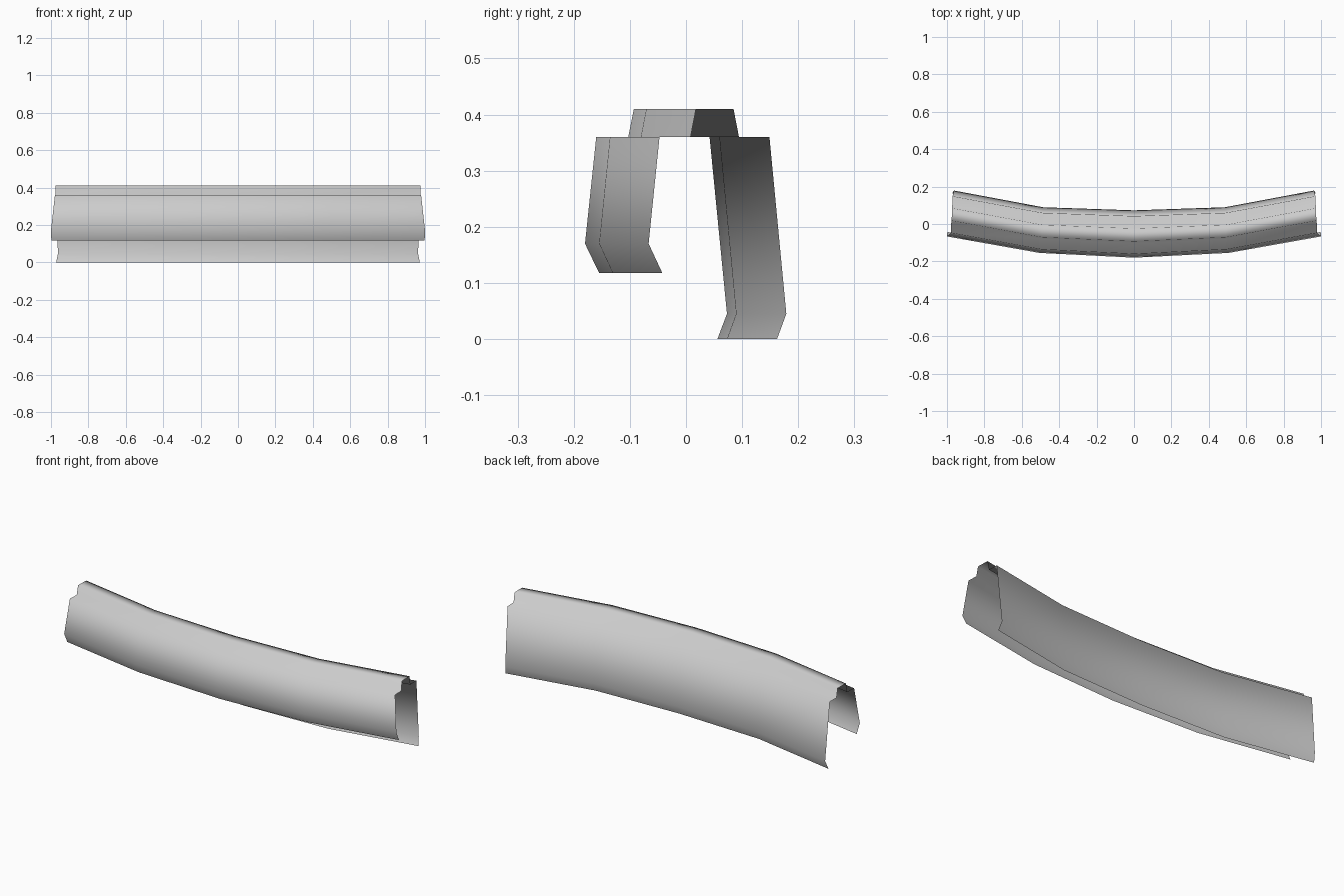
import bpy
import bmesh

cube = bpy.data.objects.get("Cube")
if cube:
    bpy.data.objects.remove(cube, do_unlink=True)

grey = bpy.data.materials.new("light grey")
grey.use_nodes = True
colour = (0.6, 0.6, 0.6, 1)
grey.diffuse_color = colour
grey.node_tree.nodes["Principled BSDF"].inputs["Base Color"].default_value = colour

# Cross-section from front lip to back lip: y, z, half length
profile = [
    (-0.155, 0.118, 0.998), (-0.18, 0.17, 1.0),    # front lip and panel
    (-0.16, 0.36, 0.979), (-0.103, 0.36, 0.977),   # front ledge
    (-0.093, 0.41, 0.975), (-0.024, 0.41, 0.973),  # raised ridge
    (-0.014, 0.36, 0.972), (0.042, 0.36, 0.97),    # back ledge
    (0.073, 0.045, 0.963), (0.056, 0.0, 0.972),    # back panel and lip
]

# Stations along the bend: side, share of the half length
stations = [-1, -0.505, 0, 0.505, 1]


def bend(y, share):
    """Sideways shift of the bent cover, a little larger at the front."""
    if abs(share) == 1:
        return 0.108 - 0.03 * y
    return (0.019 - 0.035 * y) if share else 0


bm = bmesh.new()
rows = [[bm.verts.new((s * half, y + bend(y, s), z)) for y, z, half in profile]
        for s in stations]
for a, b in zip(rows, rows[1:]):
    for i in range(len(profile) - 1):
        bm.faces.new((a[i], b[i], b[i + 1], a[i + 1]))
bm.normal_update()
mesh = bpy.data.meshes.new("curved_cover")
bm.to_mesh(mesh)
bm.free()
mesh.materials.append(grey)
mesh.shade_smooth()
cover = bpy.data.objects.new("curved_cover", mesh)
bpy.context.collection.objects.link(cover)
